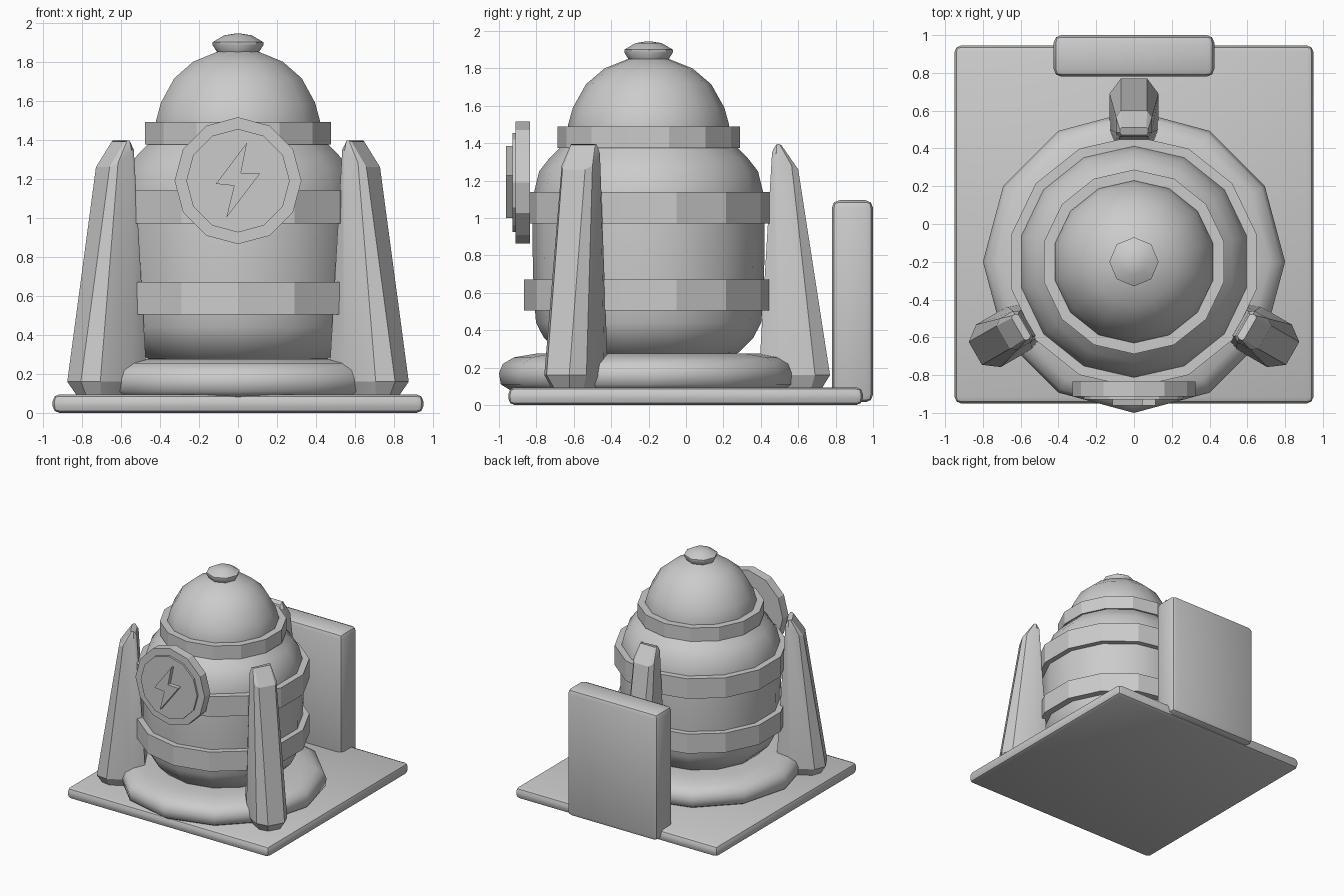
import bpy, bmesh, math
from mathutils import Vector, Matrix

if "Cube" in bpy.data.objects:
    bpy.data.objects.remove(bpy.data.objects["Cube"])

AXIS_Y = -0.2          # the vessel stands slightly forward of centre

grey = bpy.data.materials.new("plain grey")
grey.diffuse_color = (0.6, 0.6, 0.6, 1)
grey.use_nodes = True
grey.node_tree.nodes["Principled BSDF"].inputs["Base Color"].default_value = grey.diffuse_color


def finish(name, bm, smooth=30):
    bmesh.ops.recalc_face_normals(bm, faces=bm.faces)
    mesh = bpy.data.meshes.new(name)
    bm.to_mesh(mesh)
    bm.free()
    mesh.materials.append(grey)
    obj = bpy.data.objects.new(name, mesh)
    bpy.context.collection.objects.link(obj)
    if smooth:
        bpy.ops.object.select_all(action='DESELECT')
        obj.select_set(True)
        bpy.context.view_layer.objects.active = obj
        bpy.ops.object.shade_smooth_by_angle(angle=math.radians(smooth))
    return obj


def loft(bm, loops):
    """Skin a list of equal-length point loops and cap both ends."""
    rings = [[bm.verts.new(p) for p in loop] for loop in loops]
    n = len(rings[0])
    for a, b in zip(rings, rings[1:]):
        for i in range(n):
            j = (i + 1) % n
            bm.faces.new((a[i], a[j], b[j], b[i]))
    bm.faces.new(rings[0][::-1])
    bm.faces.new(rings[-1])


def turned(name, profile, sides, smooth=30, matrix=None):
    """Turn (radius, height) points about z, one corner facing front."""
    bm = bmesh.new()
    ang = [2 * math.pi * i / sides - math.pi / 2 for i in range(sides)]
    loft(bm, [[(r * math.cos(a), r * math.sin(a), z) for a in ang] for r, z in profile])
    bm.transform(matrix or Matrix.Translation((0, AXIS_Y, 0)))
    return finish(name, bm, smooth)


def rounded_box(name, lo, hi, bevel):
    bm = bmesh.new()
    bmesh.ops.create_cube(bm, size=1)
    lo, hi = Vector(lo), Vector(hi)
    for v in bm.verts:
        v.co = (lo + hi) / 2 + Vector(c * s for c, s in zip(v.co, hi - lo))
    bmesh.ops.bevel(bm, geom=bm.edges[:], offset=bevel, segments=2,
                    profile=0.5, affect='EDGES')
    return finish(name, bm, 40)


# base slab and upright panel behind
rounded_box("base_plate", (-0.95, -0.95, 0), (0.95, 0.945, 0.095), 0.035)
rounded_box("back_panel", (-0.425, 0.78, 0.015), (0.425, 1.0, 1.095), 0.04)

# rounded foot disc
turned("foot_disc", [(0.74, 0.08), (0.79, 0.11), (0.80, 0.17), (0.78, 0.22),
                     (0.72, 0.255), (0.60, 0.275), (0.45, 0.275)], 12, 50)

# vessel body, bands and collar
turned("vessel_body", [(0.40, 0.25), (0.48, 0.28), (0.56, 0.36), (0.602, 0.44),
                       (0.615, 0.60), (0.62, 0.82), (0.62, 1.05), (0.612, 1.14),
                       (0.585, 1.25), (0.53, 1.32), (0.47, 1.38)], 14, 35)
for name, z0, z1, r in (("lower_band", 0.505, 0.67, 0.665),
                        ("upper_band", 0.97, 1.14, 0.665),
                        ("collar", 1.375, 1.49, 0.488)):
    turned(name, [(r, z0), (r, z1)], 14, 20)

# dome and cap knob
turned("dome", [(0.43, 1.47), (0.43, 1.50), (0.405, 1.59), (0.335, 1.715),
                (0.235, 1.80), (0.11, 1.85), (0.05, 1.86)], 14, 50)
turned("knob", [(0.105, 1.845), (0.13, 1.885), (0.13, 1.90),
                (0.07, 1.935), (0.02, 1.943)], 8, 40)

# three tapered legs: (radius, half width, height) for one half of each loop
leg_loops = [
    [(0.62, 0.06, 0.095), (0.71, 0.10, 0.095), (0.87, 0.10, 0.095), (0.93, 0.05, 0.095)],
    [(0.59, 0.09, 0.16), (0.70, 0.13, 0.16), (0.89, 0.13, 0.16), (0.97, 0.07, 0.16)],
    [(0.66, 0.075, 0.16 + 1.19), (0.685, 0.095, 1.345), (0.765, 0.095, 1.28), (0.80, 0.07, 1.26)],
    [(0.67, 0.065, 1.375), (0.685, 0.075, 1.395), (0.70, 0.075, 1.395), (0.71, 0.065, 1.39)],
]
for name, deg in (("back_leg", 90), ("front_left_leg", 210), ("front_right_leg", 330)):
    bm = bmesh.new()
    loft(bm, [[(r, w, z) for r, w, z in half] + [(r, -w, z) for r, w, z in half[::-1]]
              for half in leg_loops])
    bm.transform(Matrix.Translation((0, AXIS_Y, 0)) @ Matrix.Rotation(math.radians(deg), 4, 'Z'))
    finish(name, bm, 25)

# round badge on the front, with a raised inner disc and a bolt shape
badge = Matrix.Translation((0, 0, 1.19)) @ Matrix.Rotation(math.radians(90), 4, 'X')
turned("badge_rim", [(0.325, 0.835), (0.325, 0.912)], 12, 20, badge)
turned("badge_disc", [(0.265, 0.90), (0.265, 0.928)], 12, 20, badge)
bolt = [(0.046, 1.385), (-0.113, 1.174), (-0.02, 1.164),
        (-0.06, 1.0), (0.113, 1.226), (0.015, 1.23)]
bm = bmesh.new()
loft(bm, [[(x, y, z) for x, z in bolt] for y in (-0.92, -0.962)])
finish("badge_bolt", bm, 0)
